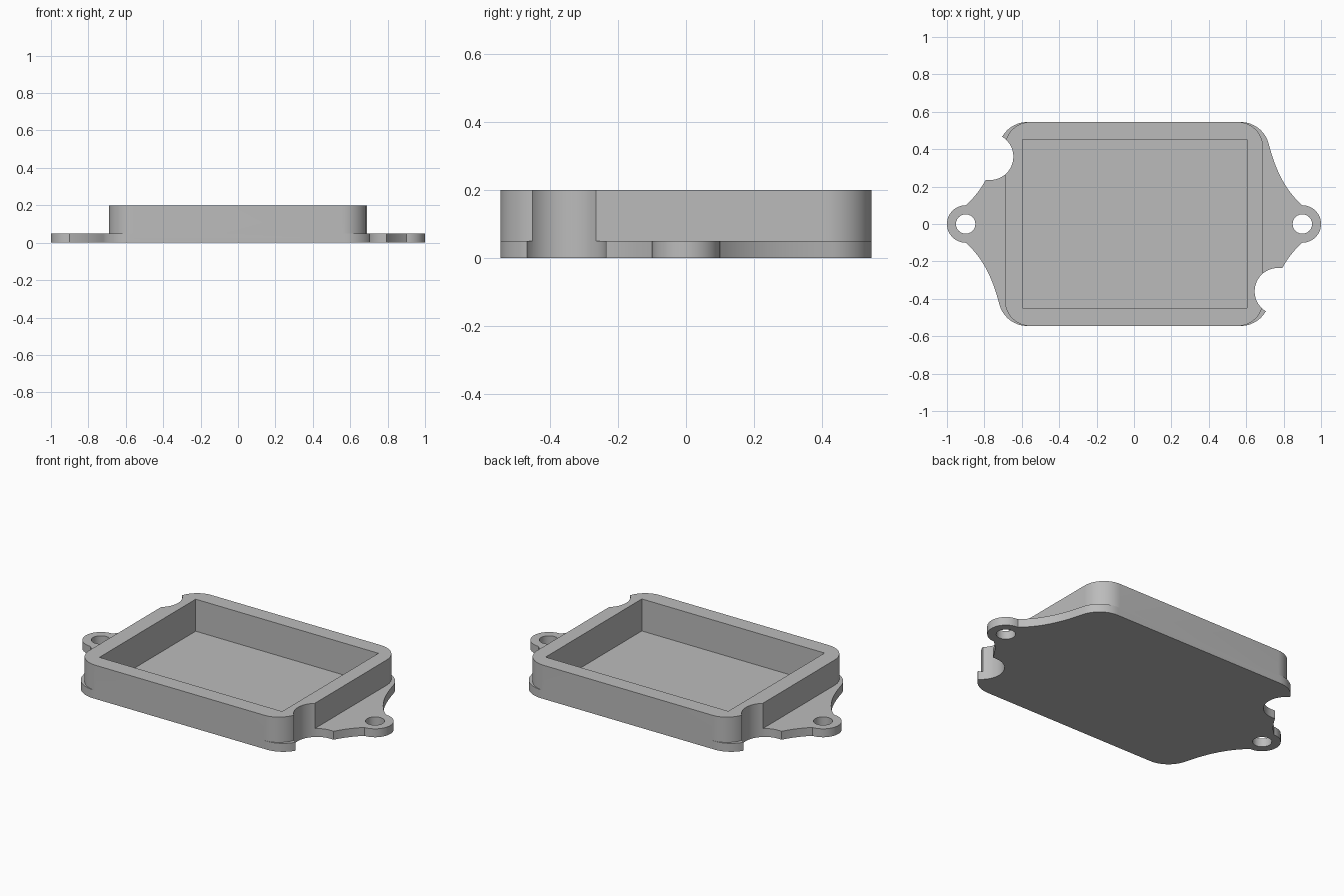
import bpy, bmesh
from math import cos, sin, radians
from mathutils import Vector
from mathutils.geometry import interpolate_bezier

cube = bpy.data.objects.get("Cube")
if cube:
    bpy.data.objects.remove(cube, do_unlink=True)

grey = bpy.data.materials.new("plain_grey")
grey.use_nodes = True
grey.diffuse_color = (0.5, 0.5, 0.5, 1)
grey.node_tree.nodes["Principled BSDF"].inputs["Base Color"].default_value = (0.5, 0.5, 0.5, 1)


def arc(cx, cy, r, a0, a1, n=14):
    """Points along a circular arc, angles in degrees."""
    angles = [radians(a0 + (a1 - a0) * i / n) for i in range(n + 1)]
    return [(cx + r * cos(a), cy + r * sin(a)) for a in angles]


def prism(name, outline, z0, z1):
    """Extrude a counter-clockwise outline from z0 to z1."""
    bm = bmesh.new()
    face = bm.faces.new([bm.verts.new((x, y, z0)) for x, y in outline])
    top = bmesh.ops.extrude_face_region(bm, geom=[face])["geom"]
    verts = [v for v in top if isinstance(v, bmesh.types.BMVert)]
    bmesh.ops.translate(bm, verts=verts, vec=(0, 0, z1 - z0))
    bmesh.ops.recalc_face_normals(bm, faces=bm.faces)
    mesh = bpy.data.meshes.new(name)
    bm.to_mesh(mesh)
    bm.free()
    mesh.materials.append(grey)
    obj = bpy.data.objects.new(name, mesh)
    bpy.context.collection.objects.link(obj)
    return obj


def combine(obj, other, operation):
    """Apply a boolean and discard the second object."""
    mod = obj.modifiers.new(operation.lower(), "BOOLEAN")
    mod.object, mod.operation, mod.solver = other, operation, "EXACT"
    bpy.context.view_layer.objects.active = obj
    bpy.ops.object.modifier_apply(modifier=mod.name)
    bpy.data.objects.remove(other, do_unlink=True)


def full_outline(quarter):
    """Mirror a first-quadrant outline into all four quadrants."""
    left = [(-x, y) for x, y in reversed(quarter)]
    upper = quarter + left
    lower = [(-x, -y) for x, y in upper]
    points = []
    for p in upper + lower:
        if not points or (Vector(p) - Vector(points[-1])).length > 1e-4:
            points.append(p)
    if (Vector(points[0]) - Vector(points[-1])).length < 1e-4:
        points.pop()
    return points


# Mounting flange: round ear, concave flank, rounded corner
flank = [(p.x, p.y) for p in interpolate_bezier(
    Vector((0.90, 0.10)), Vector((0.82, 0.17)),
    Vector((0.76, 0.27)), Vector((0.72, 0.43)), 16)]
quarter = arc(0.90, 0, 0.10, 0, 90) + flank[1:-1] + arc(0.57, 0.39, 0.155, 15, 90)
tray = prism("tray_with_mounting_ears", full_outline(quarter), 0, 0.05)

# Raised rim block, fused to the flange
rim = prism("rim", full_outline(arc(0.555, 0.41, 0.135, 0, 90)), 0.02, 0.20)
combine(tray, rim, "UNION")

# Rectangular pocket
pocket = prism("pocket", [(-0.595, -0.45), (0.605, -0.45), (0.605, 0.453), (-0.595, 0.453)], 0.01, 0.3)
combine(tray, pocket, "DIFFERENCE")

# Screw holes and the diagonal pair of rounded side slots
for s in (1, -1):
    hole = prism("screw_hole", arc(0.90 * s, 0, 0.052, 0, 345, 23), -0.1, 0.3)
    combine(tray, hole, "DIFFERENCE")
    slot = arc(0.77, -0.36, 0.125, 90, 270, 28) + [(1.1, -0.485), (1.1, -0.235)]
    slot = prism("side_slot", [(x * s, y * s) for x, y in slot], -0.1, 0.3)
    combine(tray, slot, "DIFFERENCE")

# Smooth curved walls, crisp edges
bpy.ops.object.select_all(action="DESELECT")
tray.select_set(True)
bpy.context.view_layer.objects.active = tray
bpy.ops.object.shade_smooth_by_angle(angle=radians(30))
